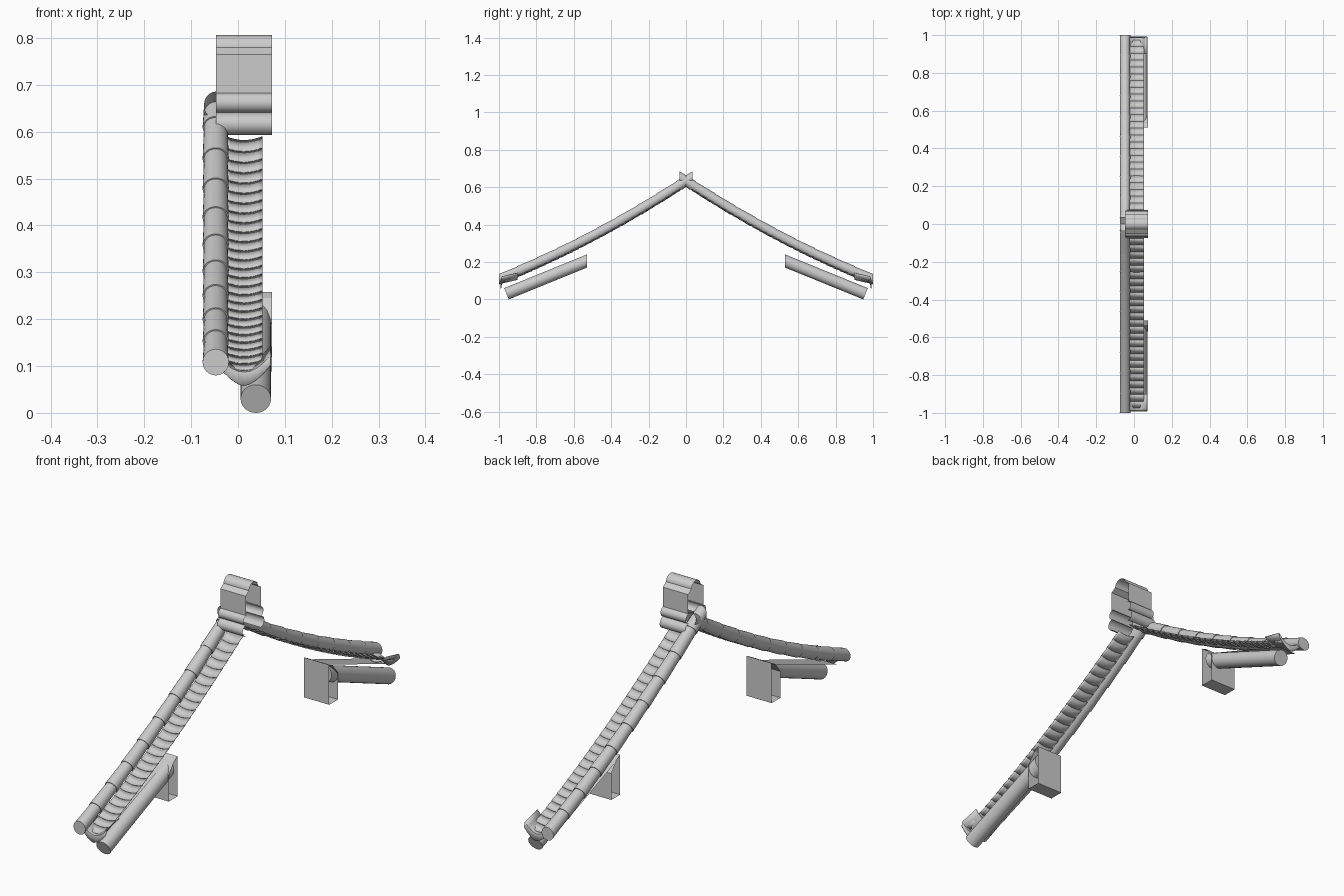
import bpy, math
from mathutils import Vector

cube = bpy.data.objects.get("Cube")
if cube:
    bpy.data.objects.remove(cube)

grey = bpy.data.materials.new("clay_grey")
grey.use_nodes = True
grey.diffuse_color = (0.6, 0.6, 0.6, 1)
grey.node_tree.nodes["Principled BSDF"].inputs["Base Color"].default_value = (0.6, 0.6, 0.6, 1)

X_MIN, X_MAX = -0.047, 0.073
X_MID = (X_MIN + X_MAX) / 2


def add(name, verts, faces, smooth=None):
    mesh = bpy.data.meshes.new(name)
    mesh.from_pydata(verts, [], faces)
    mesh.materials.append(grey)
    ob = bpy.data.objects.new(name, mesh)
    bpy.context.collection.objects.link(ob)
    if smooth:
        bpy.ops.object.select_all(action='DESELECT')
        bpy.context.view_layer.objects.active = ob
        ob.select_set(True)
        bpy.ops.object.shade_smooth_by_angle(angle=math.radians(smooth))
    return ob


def strip(rows, closed=False):
    """Quads joining consecutive rows of equal length."""
    n = len(rows[0])
    verts = [p for r in rows for p in r]
    faces = [(k * n + i, k * n + (i + 1) % n, (k + 1) * n + (i + 1) % n, (k + 1) * n + i)
             for k in range(len(rows) - 1) for i in range(n if closed else n - 1)]
    return verts, faces


def ring(center, radius, up, sides=24):
    c, up = Vector(center), Vector(up)
    return [c + Vector((radius * math.cos(a), 0, 0)) + up * radius * math.sin(a)
            for a in (math.tau * i / sides for i in range(sides))]


def rod(name, rings, far_cap=True):
    verts, faces = strip(rings, True)
    n, total = len(rings[0]), len(verts)
    faces.append(tuple(range(n))[::-1])
    if far_cap:
        faces.append(tuple(range(total - n, total)))
    return add(name, verts, faces, 40)


def slope_z(y):
    """Centre height of the sagging roof line at distance y from the ridge."""
    return 0.633 - 0.652 * y + 0.127 * y * y


def slope_up(y, s):
    """Roof normal on side s."""
    return Vector((0, s * (0.652 - 0.254 * y), 1)).normalized()


def arc_row(s, y, z, half, sag, count=9):
    """Row of points across a trough-shaped tile."""
    us = [2 * i / (count - 1) - 1 for i in range(count)]
    return [(X_MID + half * u, s * y, z + sag * u * u) for u in us]


def solid(ob, thickness):
    mod = ob.modifiers.new("thickness", 'SOLIDIFY')
    mod.thickness = thickness
    mod.offset = 0


for s, side in ((-1, "front"), (1, "back")):
    # Round cover tiles, each slipping under the next one up
    step, y = 0.107, 1.0
    while y > 0:
        y2 = max(y - step - 0.004, -0.036)
        low = (0, 0, 1) if y == 1.0 else slope_up(y, s)
        high = slope_up(y2, s) if y2 > 0 else (0, 0, 1.15)
        rod(side + "_cover_tile", [ring((-0.0475, s * y, slope_z(y)), 0.028, low),
                                   ring((-0.0475, s * y2, slope_z(y2)), 0.025, high)],
            far_cap=False)
        y -= step

    # Overlapping trough tiles
    rows, pitch = 26, 0.036
    verts, faces = [], []
    for i in range(rows):
        y = 0.975 - i * pitch
        y2 = y - pitch * 1.2
        v, f = strip([arc_row(s, y, slope_z(y) - 0.027, 0.039, 0.008),
                      arc_row(s, y2, slope_z(y2) - 0.031, 0.039, 0.008)])
        base = len(verts)
        verts += v
        faces += [tuple(base + k for k in (q if s > 0 else q[::-1])) for q in f]
    solid(add(side + "_trough_tiles", verts, faces, 30), 0.002)

    # Eave tile with a hanging drip apron
    top = arc_row(s, 0.985, 0.086, 0.057, 0.036)
    inner = arc_row(s, 0.90, 0.106, 0.057, 0.036)
    apron = [(p[0], s * 0.99, 0.057 + 0.045 * abs((p[0] - X_MID) / 0.057) ** 1.6) for p in top]
    v, f = strip([inner, top, apron])
    solid(add(side + "_drip_tile", v, f, 30), 0.003)

    # Rafter, cut upright at its inner end
    tilt = Vector((0, s * 0.407, 1)).normalized()
    rod(side + "_rafter", [ring((0.038, s * 0.96, 0.03), 0.0325, tilt),
                           ring((0.038, s * 0.53, 0.205), 0.0325, (0, 0, 1 / tilt.z))])

    # Open-ended purlin with a bevelled upper edge
    section = [(0.51, 0.088), (0.57, 0.088), (0.57, 0.2), (0.535, 0.245), (0.51, 0.258)]
    v, f = strip([[(x, s * a, b) for a, b in section] for x in (X_MIN, X_MAX)], True)
    add(side + "_purlin", v, f)

    # Thin eave board from the purlin to the drip tile
    v, f = strip([[(x, s * a, b) for a, b in ((0.535, 0.24), (0.95, 0.085))]
                  for x in (X_MIN, 0.038)])
    add(side + "_eave_board", v, f)


# Ridge: moulded profile carried across the module, open at both ends
def bulge(cy, cz, ry, rz, a0, a1, n=9):
    return [(cy + ry * math.cos(a), cz + rz * math.sin(a))
            for a in (math.radians(a0 + (a1 - a0) * i / (n - 1)) for i in range(n))]


half = bulge(0.05, 0.6165, 0.023, 0.0235, -90, 75)
half += bulge(0.045, 0.6615, 0.022, 0.0215, -75, 90)
half += [(0.052, 0.683), (0.052, 0.765), (0.03, 0.78)]
half += bulge(0, 0.78, 0.03, 0.026, 8, 90, 8)
profile = half + [(-a, b) for a, b in reversed(half[:-1])]
v, f = strip([[(x, a, b) for a, b in profile] for x in (X_MIN, X_MAX)])
add("ridge", v, f, 32)
